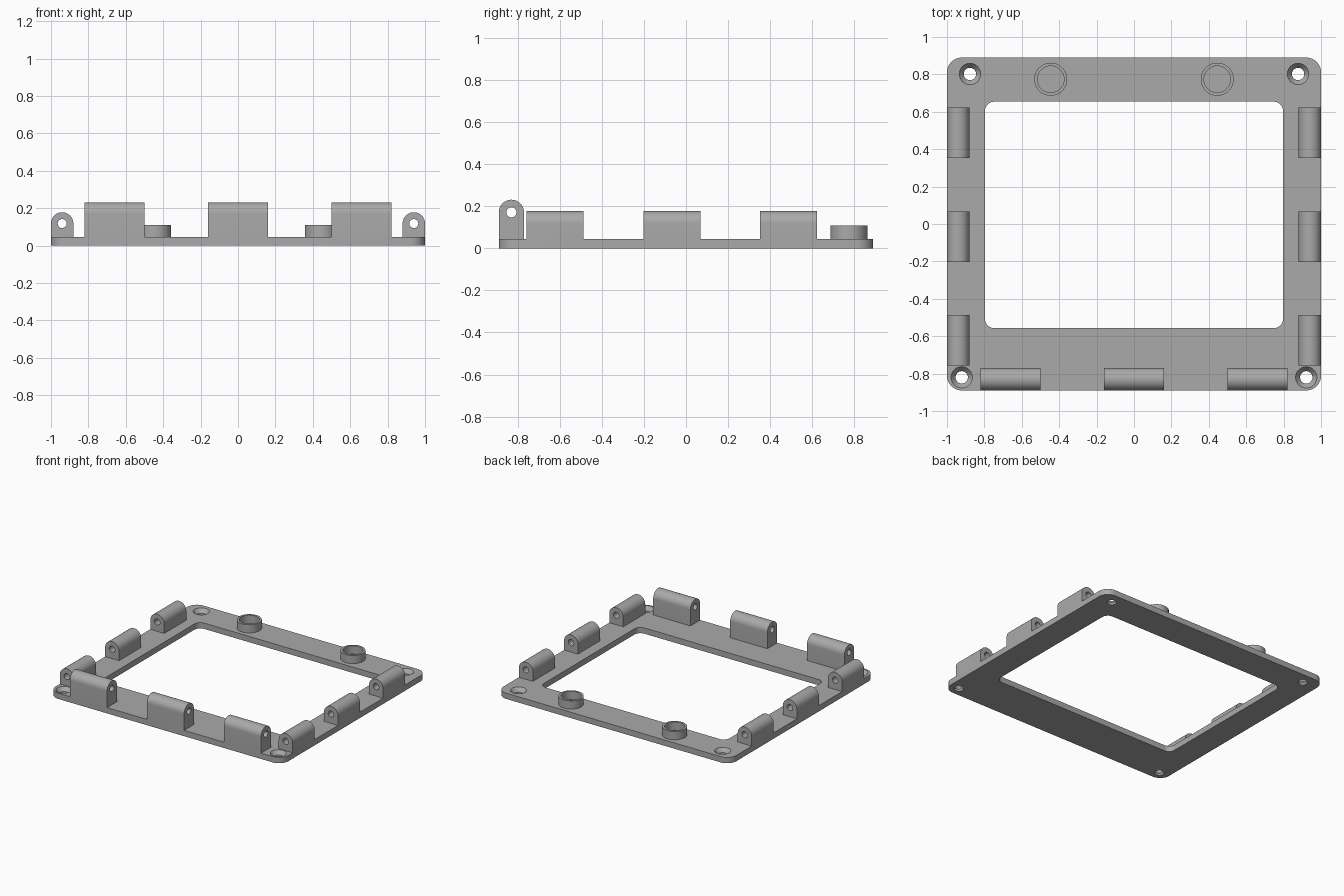
import bpy, bmesh, math
from mathutils import Vector

if "Cube" in bpy.data.objects:
    bpy.data.objects.remove(bpy.data.objects["Cube"])

grey = bpy.data.materials.new("plain_grey")
grey.diffuse_color = (0.4, 0.4, 0.4, 1)
grey.use_nodes = True
grey.node_tree.nodes["Principled BSDF"].inputs["Base Color"].default_value = grey.diffuse_color

PLATE_TOP = 0.045


def circle(cx, cy, r, n=48):
    return [(cx + r * math.cos(2 * math.pi * i / n),
             cy + r * math.sin(2 * math.pi * i / n)) for i in range(n)]


def rounded_rect(x0, x1, y0, y1, r, n=10):
    pts = []
    corners = [(x1 - r, y1 - r), (x0 + r, y1 - r), (x0 + r, y0 + r), (x1 - r, y0 + r)]
    for k, (cx, cy) in enumerate(corners):
        for i in range(n + 1):
            a = math.pi / 2 * (k + i / n)
            pts.append((cx + r * math.cos(a), cy + r * math.sin(a)))
    return pts


def arch(c, half, base, spring, n=24):
    """Upright tab outline with a half-round top."""
    arc = [(c + half * math.cos(math.pi * i / n),
            spring + half * math.sin(math.pi * i / n)) for i in range(n + 1)]
    return [(c + half, base)] + arc + [(c - half, base)]


def finish(name, bm):
    bmesh.ops.recalc_face_normals(bm, faces=bm.faces)
    mesh = bpy.data.meshes.new(name)
    bm.to_mesh(mesh)
    bm.free()
    mesh.materials.append(grey)
    ob = bpy.data.objects.new(name, mesh)
    bpy.context.collection.objects.link(ob)
    return ob


def smooth(ob):
    bpy.ops.object.select_all(action='DESELECT')
    ob.select_set(True)
    bpy.context.view_layer.objects.active = ob
    bpy.ops.object.shade_smooth_by_angle(angle=math.radians(30))


def prism(name, loops, w0, w1, axis):
    """Fill an outline with holes and extrude it from w0 to w1 along an axis."""
    place = {'x': lambda u, v, w: Vector((w, u, v)),
             'y': lambda u, v, w: Vector((u, w, v)),
             'z': lambda u, v, w: Vector((u, v, w))}[axis]
    bm = bmesh.new()
    edges = []
    for loop in loops:
        vs = [bm.verts.new(place(u, v, w0)) for u, v in loop]
        edges += [bm.edges.new((vs[i - 1], vs[i])) for i in range(len(vs))]
    bmesh.ops.triangle_fill(bm, use_beauty=True, edges=edges)
    res = bmesh.ops.extrude_face_region(bm, geom=bm.faces[:], use_keep_orig=True)
    moved = [g for g in res['geom'] if isinstance(g, bmesh.types.BMVert)]
    bmesh.ops.translate(bm, verts=moved, vec=place(0, 0, w1 - w0))
    return finish(name, bm)


# Frame plate with its window
plate = prism("frame_plate", [rounded_rect(-1, 1, -0.89, 0.89, 0.08),
                              rounded_rect(-0.797, 0.797, -0.557, 0.654, 0.05)],
              0, PLATE_TOP, 'z')

# Countersunk screw holes, cut by a stepped cone
for i, (x, y) in enumerate([(-0.877, 0.802), (0.877, 0.802),
                            (-0.921, -0.82), (0.921, -0.82)]):
    bm = bmesh.new()
    rings = []
    for r, z in [(0.033, -0.05), (0.033, 0.015), (0.057, PLATE_TOP), (0.057, 0.08)]:
        rings.append([bm.verts.new((px, py, z)) for px, py in circle(x, y, r)])
    for a, b in zip(rings, rings[1:]):
        for k in range(len(a)):
            bm.faces.new((a[k - 1], a[k], b[k], b[k - 1]))
    bm.faces.new(rings[0])
    bm.faces.new(rings[-1])
    cutter = finish("screw_hole_cutter", bm)
    mod = plate.modifiers.new("screw_hole", 'BOOLEAN')
    mod.operation, mod.solver, mod.object = 'DIFFERENCE', 'EXACT', cutter
    bpy.context.view_layer.objects.active = plate
    bpy.ops.object.modifier_apply(modifier=mod.name)
    bpy.data.objects.remove(cutter)
smooth(plate)

# Hinge lugs along both sides
for side, s in (("left", -1), ("right", 1)):
    for i, y in enumerate((-0.622, -0.067, 0.487)):
        c = 0.94 * s
        smooth(prism(f"{side}_lug_{i + 1}",
                     [arch(c, 0.06, PLATE_TOP, 0.118), circle(c, 0.118, 0.024, 32)],
                     y - 0.135, y + 0.135, 'y'))

# Taller hinge lugs along the front
for i, x in enumerate((-0.661, 0, 0.661)):
    smooth(prism(f"front_lug_{i + 1}",
                 [arch(-0.83, 0.06, PLATE_TOP, 0.171), circle(-0.83, 0.171, 0.024, 32)],
                 x - 0.16, x + 0.16, 'x'))

# Hollow ring bosses at the rear
for side, s in (("left", -1), ("right", 1)):
    x = 0.445 * s
    smooth(prism(f"{side}_ring_boss",
                 [circle(x, 0.774, 0.088, 64), circle(x, 0.774, 0.071, 64)],
                 PLATE_TOP, 0.109, 'z'))
